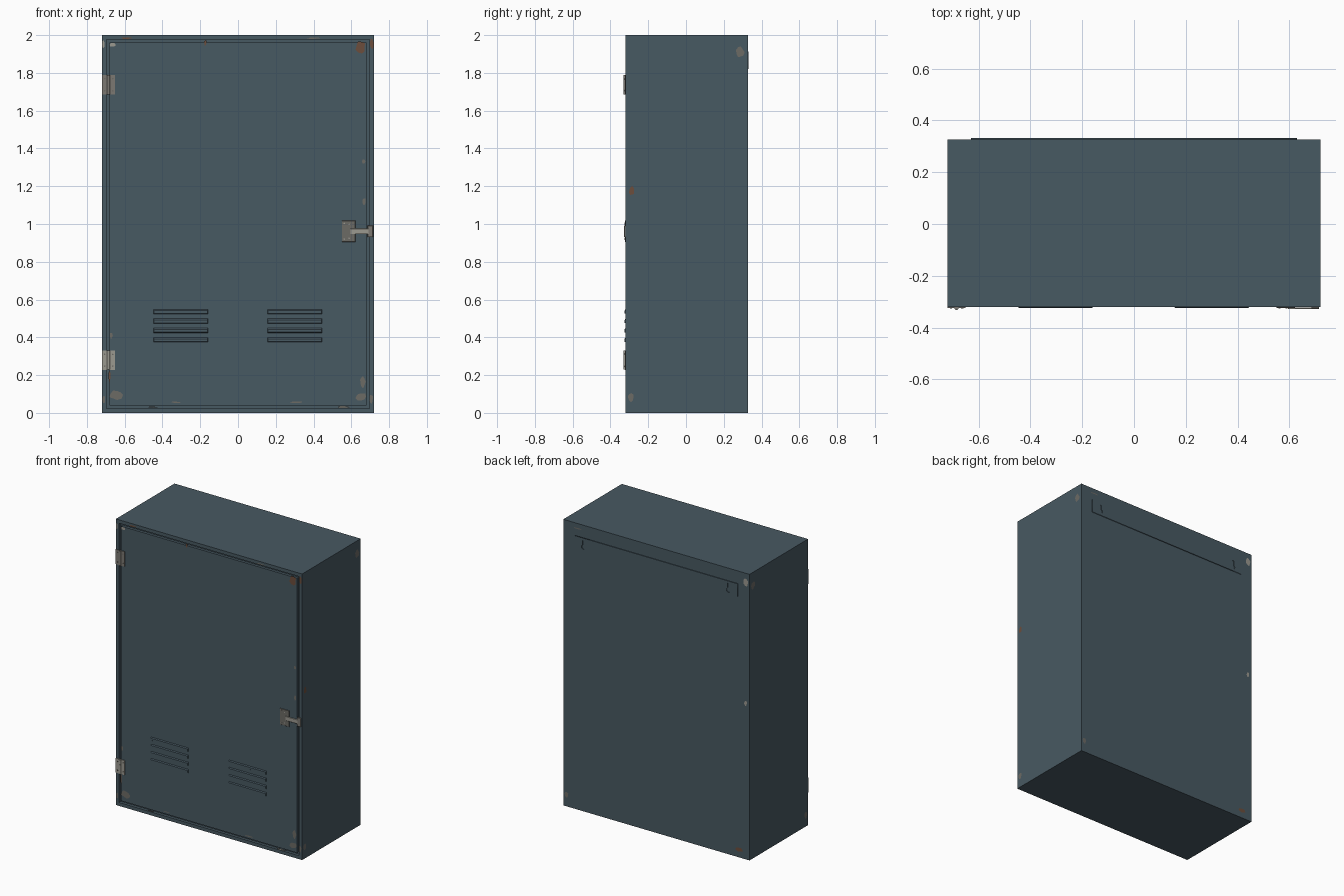
import bpy, bmesh, math, random
from mathutils import Vector

if "Cube" in bpy.data.objects:
    bpy.data.objects.remove(bpy.data.objects["Cube"])

random.seed(4)
W, H, FRONT, BACK = 0.72, 2.0, -0.32, 0.327


def material(name, rgb):
    m = bpy.data.materials.new(name)
    m.diffuse_color = (*rgb, 1)
    m.use_nodes = True
    m.node_tree.nodes["Principled BSDF"].inputs["Base Color"].default_value = m.diffuse_color
    return m


PAINT = material("blue_grey_paint", (0.064, 0.100, 0.122))
STEEL = material("worn_steel", (0.20, 0.19, 0.17))
PALE = material("pale_steel", (0.33, 0.32, 0.28))
CHIP = material("chipped_paint", (0.15, 0.145, 0.13))
RUST = material("rust", (0.15, 0.075, 0.045))


def finish(bm, name, mat):
    bmesh.ops.recalc_face_normals(bm, faces=bm.faces)
    me = bpy.data.meshes.new(name)
    bm.to_mesh(me)
    bm.free()
    me.materials.append(mat)
    ob = bpy.data.objects.new(name, me)
    bpy.context.collection.objects.link(ob)
    return ob


def box_bm(x, y, z):
    bm = bmesh.new()
    bmesh.ops.create_cube(bm, size=1)
    for v in bm.verts:
        v.co = Vector([(r[0] + r[1]) / 2 + c * (r[1] - r[0]) for r, c in zip((x, y, z), v.co)])
    return bm


def box(name, x, y, z, mat, bevel=0.0):
    ob = finish(box_bm(x, y, z), name, mat)
    if bevel:
        b = ob.modifiers.new("bevel", 'BEVEL')
        b.width, b.segments = bevel, 1
    return ob


def cylinder(name, loc, r, depth, mat, axis='Z', n=12):
    rot = (math.pi / 2, 0, 0) if axis == 'Y' else (0, 0, 0)
    bpy.ops.mesh.primitive_cylinder_add(vertices=n, radius=r, depth=depth, location=loc, rotation=rot)
    ob = bpy.context.object
    ob.name = name
    ob.data.materials.append(mat)
    bpy.ops.object.shade_smooth_by_angle()
    return ob


# Cabinet body with a recess in the front for the door
bm = box_bm((-W, W), (FRONT, BACK), (0, H))
bm.normal_update()
front = min(bm.faces, key=lambda f: f.calc_center_median().y)
bmesh.ops.inset_region(bm, faces=[front], thickness=0.034)
res = bmesh.ops.extrude_face_region(bm, geom=[front])
bmesh.ops.translate(bm, vec=(0, 0.02, 0), verts=[v for v in res["geom"] if isinstance(v, bmesh.types.BMVert)])
if front.is_valid:
    bmesh.ops.delete(bm, geom=[front], context='FACES_ONLY')
finish(bm, "cabinet_body", PAINT)

# Door sits flush, leaving a narrow gap all round
box("door", (-0.68, 0.68), (FRONT, FRONT + 0.019), (0.04, 1.96), PAINT)

# Two banks of four pressed louvres, each a hood sloping out towards the bottom
for side, cx in (("left", -0.303), ("right", 0.3)):
    for i in range(4):
        z = 0.373 + i * 0.05
        bm = box_bm((cx - 0.145, cx + 0.145), (FRONT - 0.005, FRONT + 0.002), (z, z + 0.028))
        for v in bm.verts:
            if v.co.y < FRONT:
                v.co.x += 0.004 if v.co.x < cx else -0.004
                v.co.z += 0.004 if v.co.z < z + 0.014 else -0.009
        finish(bm, f"louvre_{side}_{i + 1}", PAINT)

# Hinges: two leaves, knuckled barrel and screws
for tag, z0, z1, mat in (("top", 1.685, 1.79, STEEL), ("bottom", 0.228, 0.33, PALE)):
    box(f"hinge_{tag}_frame_leaf", (-0.719, -0.689), (FRONT - 0.004, FRONT + 0.001), (z0, z1), mat)
    box(f"hinge_{tag}_door_leaf", (-0.682, -0.651), (FRONT - 0.004, FRONT + 0.001), (z0, z1), mat)
    k = (z1 - z0) / 3
    for i in range(3):
        cylinder(f"hinge_{tag}_knuckle_{i + 1}", (-0.6855, FRONT - 0.004, z0 + k * (i + 0.5)), 0.008, k - 0.001, mat)
    for x in (-0.706, -0.663):
        for z in (z0 + 0.02, z1 - 0.02):
            cylinder(f"hinge_{tag}_screw", (x, FRONT - 0.004, z), 0.004, 0.003, CHIP, 'Y', 8)

# Latch: plate, sliding hasp and keeper on the frame
box("latch_plate", (0.55, 0.622), (FRONT - 0.004, FRONT + 0.001), (0.905, 1.018), CHIP, 0.0015)
box("latch_hasp", (0.595, 0.692), (FRONT - 0.009, FRONT - 0.003), (0.946, 0.976), PALE, 0.0015)
box("latch_keeper", (0.686, 0.714), (FRONT - 0.008, FRONT), (0.93, 0.992), STEEL, 0.0015)
for x, z in ((0.562, 0.92), (0.562, 1.003), (0.588, 0.925), (0.588, 0.998)):
    cylinder("latch_screw", (x, FRONT - 0.004, z), 0.004, 0.003, PALE, 'Y', 8)

# Rear hanging rail with keyhole slots (filled outline with holes)
cu = bpy.data.curves.new("hanging_rail", 'CURVE')
cu.dimensions, cu.fill_mode, cu.extrude = '2D', 'BOTH', 0.0025


def outline(pts):
    s = cu.splines.new('POLY')
    s.points.add(len(pts) - 1)
    for p, (x, z) in zip(s.points, pts):
        p.co = (x, z, 0, 1)
    s.use_cyclic_u = True


outline([(-0.63, 1.82), (0.63, 1.82), (0.63, 1.912), (-0.63, 1.912)])
for cx in (-0.56, 0.56):
    hole = [(cx + 0.016 * math.cos(math.radians(a)), 1.849 + 0.016 * math.sin(math.radians(a)))
            for a in range(120, 421, 30)]
    slot = [(cx + 0.008 * math.cos(math.radians(a)), 1.89 + 0.008 * math.sin(math.radians(a)))
            for a in range(0, 181, 45)]
    outline(hole + slot)
rail = bpy.data.objects.new("hanging_rail", cu)
rail.rotation_euler = (math.pi / 2, 0, 0)
rail.location.y = BACK + 0.0025
cu.materials.append(PAINT)
bpy.context.collection.objects.link(rail)


# Worn paint: ragged thin patches on the panel faces
def patch(name, u, z, w, h, mat, face):
    bm = bmesh.new()
    n = 9
    verts = []
    for i in range(n):
        a = 2 * math.pi * i / n
        r = random.uniform(0.7, 1.1)
        lim = (W if face in ("front", "back") else 0.319) - 0.001
        pu = max(-lim, min(lim, u + w / 2 * r * math.cos(a)))
        pz = max(0.002, min(1.998, z + h / 2 * r * math.sin(a)))
        co = {"front": (pu, FRONT - 0.001, pz), "back": (pu, BACK + 0.001, pz),
              "right": (W + 0.001, pu, pz), "left": (-W - 0.001, pu, pz)}[face]
        verts.append(bm.verts.new(co))
    f = bm.faces.new(verts)
    f.normal_update()
    out = {"front": (0, -1, 0), "back": (0, 1, 0), "right": (1, 0, 0), "left": (-1, 0, 0)}[face]
    if f.normal.dot(Vector(out)) < 0:
        f.normal_flip()
    me = bpy.data.meshes.new(name)
    bm.to_mesh(me)
    bm.free()
    me.materials.append(mat)
    bpy.context.collection.objects.link(bpy.data.objects.new(name, me))


# Front corners and edges
for x, z, w, h in ((-0.713, 1.955, .016, .045), (-0.665, 1.95, .04, .022), (0.56, 0.031, .065, .012)):
    patch("pale_chip", x, z, w, h, PALE, "front")
for x, z, w, h in ((0.4, 1.984, .08, .008), (0.665, 1.33, .02, .025), (0.667, 1.12, .02, .045),
                   (0.66, .165, .03, .07), (0.65, .085, .06, .05), (0.706, .075, .022, .05),
                   (0.31, .056, .07, .01), (-0.33, .056, .06, .008), (-0.45, .03, .06, .008)):
    patch("paint_chip", x, z, w, h, CHIP, "front")
for x, z, w, h in ((-0.645, .095, .075, .06), (-0.711, .07, .018, .045), (-0.672, .41, .018, .04)):
    patch("paint_chip", x, z, w, h, CHIP, "front")
for x, z, w, h in ((0.65, 1.935, .055, .065), (0.709, 1.955, .02, .06), (-0.59, 1.984, .06, .01),
                   (-0.173, 1.96, .014, .03), (-0.68, .19, .012, .07)):
    patch("rust_spot", x, z, w, h, RUST, "front")
# Sides and back
for face in ("right", "left"):
    for y, z, w, h in ((0.287, 1.91, .045, .06), (-0.293, .08, .035, .05)):
        patch("side_chip", y, z, w, h, CHIP, face)
patch("side_rust", -0.287, 1.175, .03, .05, RUST, "right")
for x, z, w, h, mat in ((-0.69, 1.935, .045, .06, PALE), (-0.69, 1.09, .025, .04, PALE), (0.695, .085, .03, .045, CHIP),
                        (-0.64, .055, .06, .03, RUST), (0.61, 1.965, .07, .01, CHIP)):
    patch("back_chip", x, z, w, h, mat, "back")
